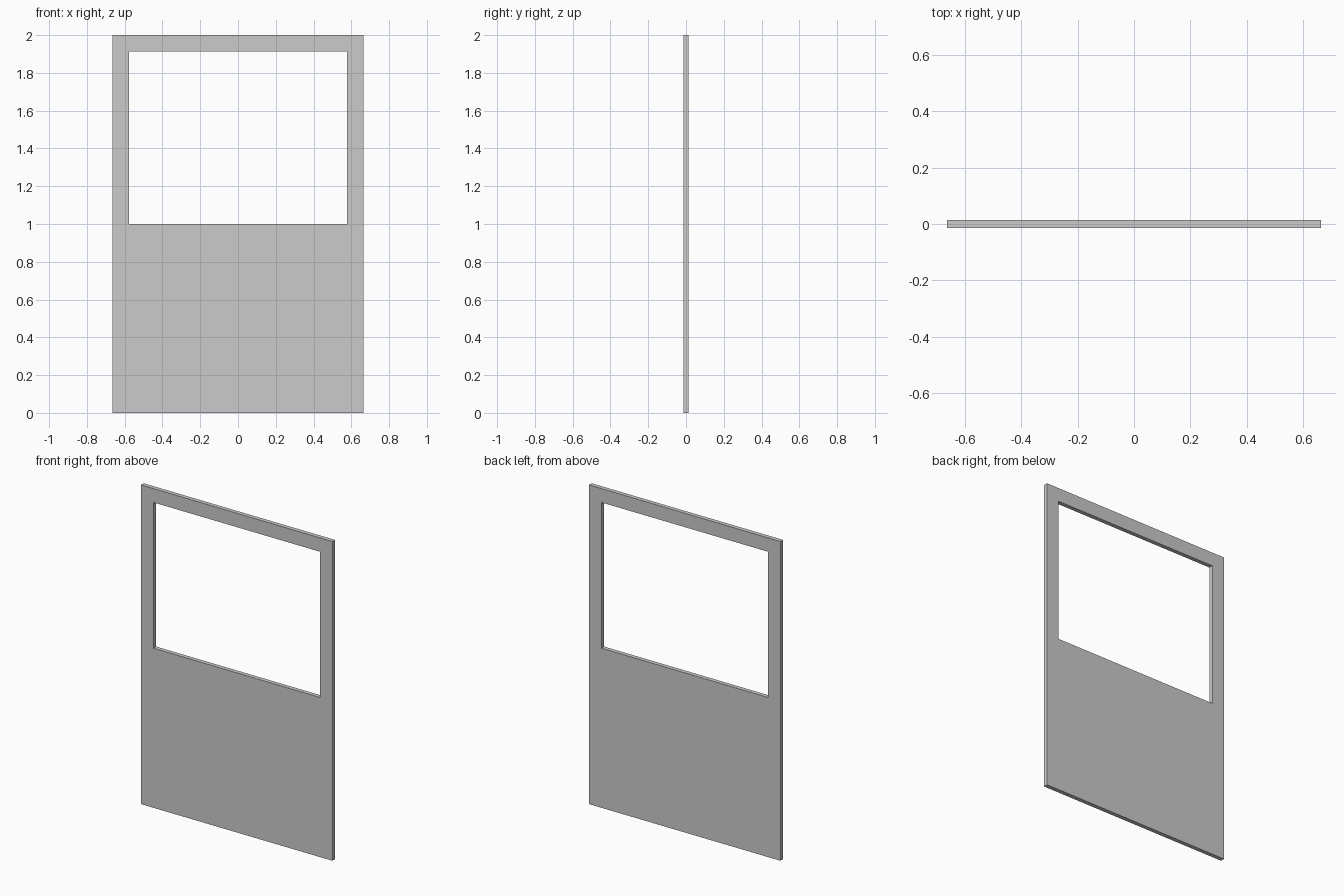
import bpy, bmesh

if "Cube" in bpy.data.objects:
    bpy.data.objects.remove(bpy.data.objects["Cube"])

HALF_W, HEIGHT, THICK = 0.6635, 2.0, 0.0267
BORDER, SILL = 0.087, 1.0


def rect(bm, half_w, z0, z1, y):
    return [bm.verts.new((x, y, z)) for x, z in
            ((-half_w, z0), (half_w, z0), (half_w, z1), (-half_w, z1))]


# Wall panel: outer outline joined to the window outline, then given depth
bm = bmesh.new()
outer = rect(bm, HALF_W, 0, HEIGHT, -THICK / 2)
inner = rect(bm, HALF_W - BORDER, SILL, HEIGHT - BORDER, -THICK / 2)
for i in range(4):
    j = (i + 1) % 4
    bm.faces.new((outer[i], outer[j], inner[j], inner[i]))

front = bm.faces[:]
back = bmesh.ops.extrude_face_region(bm, geom=front, use_keep_orig=True)["geom"]
bmesh.ops.translate(bm, vec=(0, THICK, 0),
                    verts=[g for g in back if isinstance(g, bmesh.types.BMVert)])
bmesh.ops.recalc_face_normals(bm, faces=bm.faces[:])

mesh = bpy.data.meshes.new("window_panel")
bm.to_mesh(mesh)
bm.free()
bpy.context.collection.objects.link(bpy.data.objects.new("window_panel", mesh))
